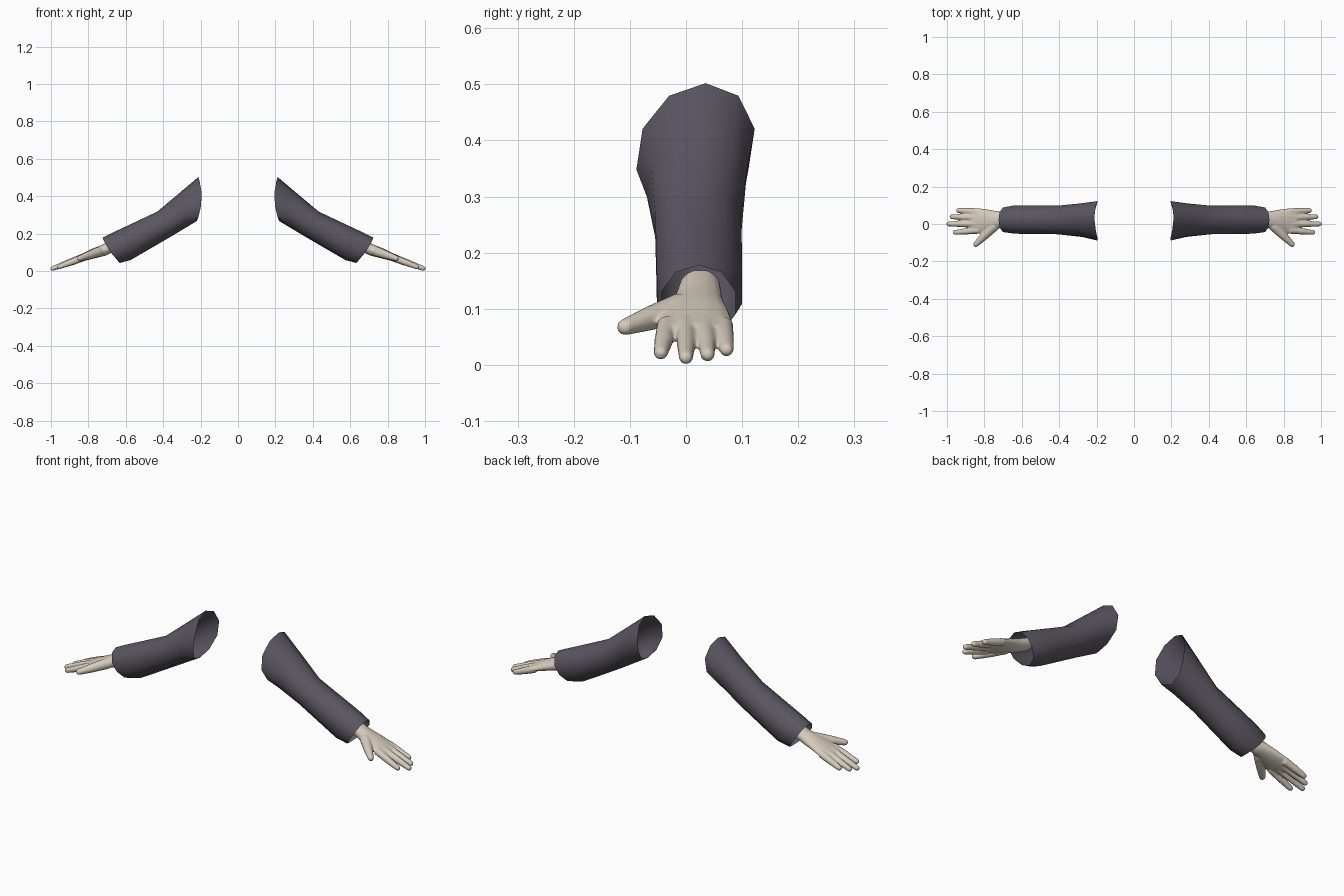
import bpy, bmesh, math
from mathutils import Vector

if "Cube" in bpy.data.objects:
    bpy.data.objects.remove(bpy.data.objects["Cube"])


def material(name, rgb):
    m = bpy.data.materials.new(name)
    m.diffuse_color = (*rgb, 1)
    m.use_nodes = True
    m.node_tree.nodes["Principled BSDF"].inputs["Base Color"].default_value = m.diffuse_color
    return m


cloth = material("dark grey cloth", (0.105, 0.095, 0.122))
skin = material("pale skin", (0.66, 0.60, 0.50))


def loft(bm, rings, capped=False):
    """Bridge rings of points into a tube, optionally closing both ends."""
    loops = [[bm.verts.new(p) for p in ring] for ring in rings]
    n = len(loops[0])
    for a, b in zip(loops, loops[1:]):
        for i in range(n):
            bm.faces.new((a[i], a[(i + 1) % n], b[(i + 1) % n], b[i]))
    if capped:
        bm.faces.new(loops[0])
        bm.faces.new(loops[-1])


def finish(bm, name, mat):
    bmesh.ops.recalc_face_normals(bm, faces=bm.faces)
    me = bpy.data.meshes.new(name)
    bm.to_mesh(me)
    bm.free()
    ob = bpy.data.objects.new(name, me)
    bpy.context.collection.objects.link(ob)
    me.materials.append(mat)
    for o in bpy.context.selected_objects:
        o.select_set(False)
    ob.select_set(True)
    bpy.context.view_layer.objects.active = ob
    bpy.ops.object.shade_smooth_by_angle(angle=math.radians(45))
    return ob


def mirror(ob):
    m = ob.modifiers.new("mirror", 'MIRROR')
    m.use_mirror_merge = False


# Sleeves: ten-sided open tube; each ring spans a top and a bottom point in xz
def sleeve_ring(top, bottom, y0, y1, bulge=0.0, skew=0.0):
    ring = []
    for i in range(10):
        a = math.tau * i / 10
        c, s = math.cos(a), math.sin(a)
        x = (top[0] + bottom[0]) / 2 + c * (top[0] - bottom[0]) / 2 + bulge * s * s
        z = (top[1] + bottom[1]) / 2 + c * (top[1] - bottom[1]) / 2
        y = (y0 + y1) / 2 + s * (y1 - y0) / 2 * 1.05 + skew * c
        ring.append((x, y, z))
    return ring


bm = bmesh.new()
loft(bm, [
    sleeve_ring((0.212, 0.502), (0.22, 0.267), -0.083, 0.117, -0.022, 0.018),
    sleeve_ring((0.315, 0.415), (0.268, 0.238), -0.066, 0.106, -0.01, 0.012),
    sleeve_ring((0.432, 0.317), (0.365, 0.180), -0.055, 0.098),
    sleeve_ring((0.58, 0.247), (0.49, 0.107), -0.053, 0.1),
    sleeve_ring((0.67, 0.205), (0.575, 0.058), -0.052, 0.1),
    sleeve_ring((0.724, 0.178), (0.632, 0.043), -0.043, 0.088, 0.01),
])
mirror(finish(bm, "sleeves", cloth))

# Hands: palm and digits lofted, then fused into one smooth skin
bm = bmesh.new()
palm = [  # x, y, z, half width, half thickness
    (0.65, 0.025, 0.143, 0.036, 0.028), (0.715, 0.022, 0.112, 0.044, 0.029),
    (0.77, 0.018, 0.094, 0.058, 0.025), (0.83, 0.016, 0.072, 0.069, 0.019),
    (0.865, 0.016, 0.06, 0.067, 0.015), (0.88, 0.016, 0.054, 0.058, 0.009),
]
loft(bm, [[(x + 0.4 * t * math.sin(a), y + w * math.cos(a), z + t * math.sin(a))
           for a in (math.tau * i / 16 for i in range(16))]
          for x, y, z, w, t in palm], True)


def digit(root, tip, r0, r1):
    root, tip = Vector(root), Vector(tip)
    d = (tip - root).normalized()
    side = d.cross(Vector((0, 0, 1))).normalized()
    up = side.cross(d)
    length = (tip - root).length
    tail = r1 * 0.9 / length  # rounded fingertip
    stations = [(0, r0), (0.5, (r0 + r1) / 2 + 0.001), (1 - tail, r1),
                (1 - tail * 0.35, r1 * 0.8), (1, r1 * 0.4)]
    loft(bm, [[root + d * length * t + r * (side * math.cos(a) + up * math.sin(a))
               for a in (math.tau * i / 12 for i in range(12))]
              for t, r in stations], True)


for root, tip in [((0.83, -0.033, 0.071), (0.968, -0.046, 0.017)),
                  ((0.84, 0.000, 0.070), (1.002, 0.000, 0.009)),
                  ((0.84, 0.034, 0.069), (0.985, 0.039, 0.014)),
                  ((0.83, 0.065, 0.069), (0.95, 0.073, 0.023))]:
    digit(root, tip, 0.019, 0.013)
digit((0.745, -0.01, 0.102), (0.855, -0.118, 0.064), 0.027, 0.015)

hands = finish(bm, "hands", skin)
rm = hands.modifiers.new("fuse", 'REMESH')
rm.mode = 'VOXEL'
rm.voxel_size = 0.004
rm.use_smooth_shade = True
sm = hands.modifiers.new("soften", 'SMOOTH')
sm.factor = 0.5
sm.iterations = 5
mirror(hands)
